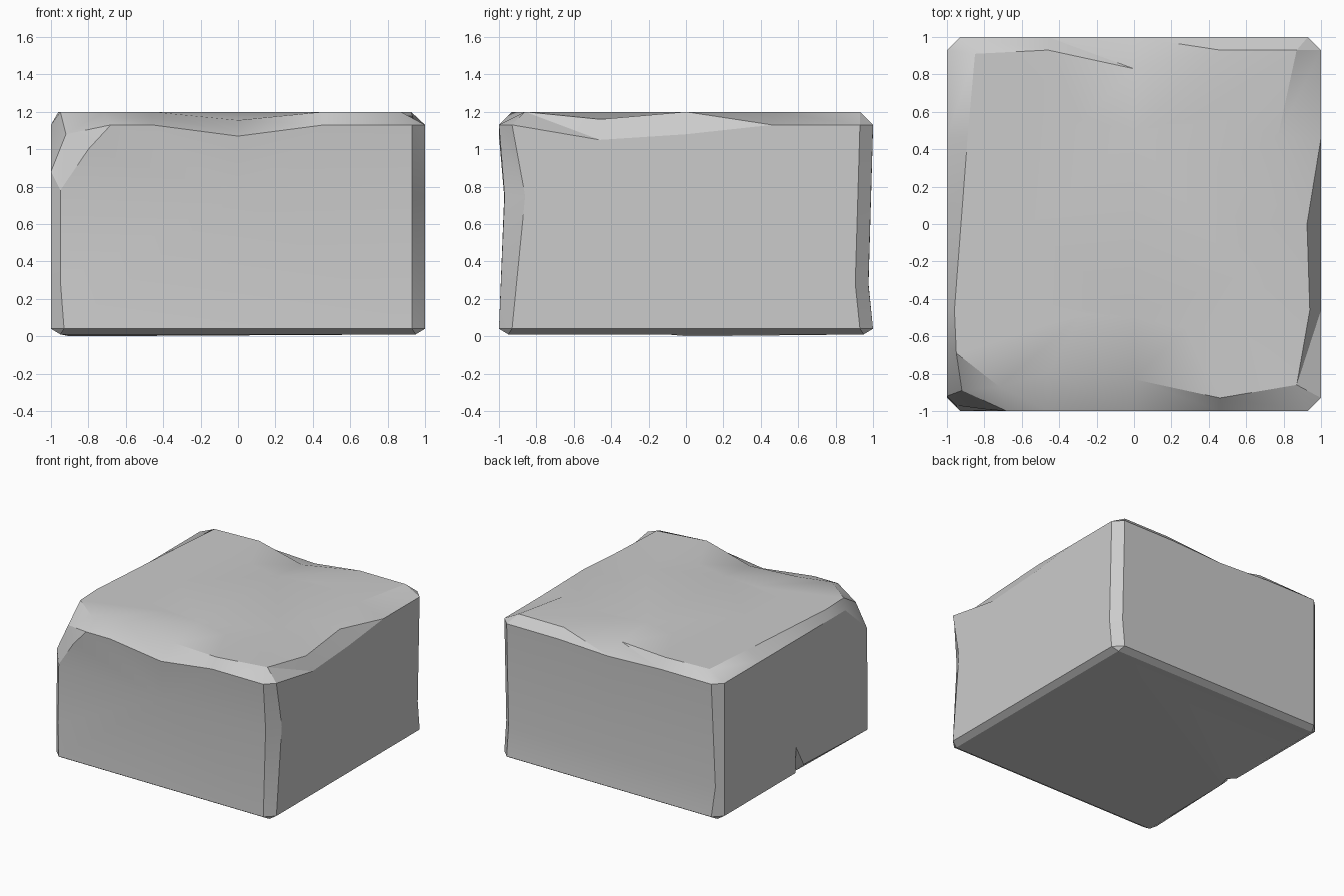
import bpy, bmesh, math
from mathutils import Vector

if "Cube" in bpy.data.objects:
    bpy.data.objects.remove(bpy.data.objects["Cube"])

bm = bmesh.new()


def poly(points):
    clean = [p for i, p in enumerate(points) if (Vector(p) - Vector(points[i - 1])).length > 1e-5]
    if len(clean) > 2:
        return bm.faces.new([bm.verts.new(p) for p in clean])


def strip(a, b):
    """Worn bevel between two face outlines."""
    for i in range(len(a) - 1):
        poly([a[i], a[i + 1], b[i + 1]])
        poly([a[i], b[i + 1], b[i]])


def fan(loop, centre):
    for i in range(len(loop)):
        poly([loop[i - 1], loop[i], centre])


# Top bevels: upper outline and the matching outline on the side face
front_t = [(-.72, -.87, 1.2), (-.46, -.80, 1.2), (0, -.83, 1.155), (.46, -.93, 1.2), (.87, -.86, 1.2)]
front_s = [(-.68, -1, 1.13), (-.46, -1, 1.13), (0, -1, 1.07), (.46, -1, 1.13), (.93, -1, 1.13)]
right_t = [(.87, -.86, 1.2), (.94, -.46, 1.16), (.925, 0, 1.2), (.77, .47, 1.2), (.87, .93, 1.2)]
right_s = [(1, -.93, 1.13), (1, -.46, 1.05), (1, 0, 1.08), (1, .46, 1.13), (1, .93, 1.13)]
back_t = [(.87, .93, 1.2), (.46, .93, 1.2), (0, .83, 1.165), (-.46, .93, 1.2), (-.85, .91, 1.2)]
back_s = [(.93, 1, 1.13), (.46, 1, 1.13), (0, 1, 1.11), (-.46, 1, 1.13), (-.93, 1, 1.13)]
left_t = [(-.85, .91, 1.2), (-.89, .46, 1.2), (-.925, 0, 1.2), (-.96, -.46, 1.2), (-.95, -.69, 1.2)]
left_s = [(-1, .93, 1.13), (-1, .46, 1.13), (-1, 0, 1.13), (-1, -.46, 1.13), (-1, -.64, 1.13)]

# Upright bevels, top to bottom: outline on front/back face, outline on side face
fr_f = [(.93, -1, 1.13), (.93, -.97, .75), (.93, -1, .04)]
fr_s = [(1, -.93, 1.13), (1, -.86, .75), (1, -.93, .04)]
br_b = [(.93, 1, 1.13), (.93, .975, .28), (.93, 1, .04)]
br_s = [(1, .93, 1.13), (1, .905, .28), (1, .93, .04)]
bl_b = [(-.93, 1, 1.13), (-.95, .975, .28), (-.93, 1, .04)]
bl_s = [(-1, .93, 1.13), (-1, .93, .28), (-1, .93, .04)]
fl_f = [(-.95, -.97, .78), (-.95, -.98, .3), (-.93, -1, .04)]
fl_s = [(-1, -.92, .88), (-1, -.93, .3), (-1, -.93, .04)]

# Bottom bevels, with a small chip under the left side
b = .95
base = [(-b, -b, .01), (b, -b, .01), (b, b, .01), (-b, b, .01)]
left_b = [base[3], (-.95, .4, .01), (-.9, .01, 0), (-.94, 0, .08), (-.94, -.1, .01), base[0]]
left_bs = [bl_s[-1], (-1, .4, .04), (-1, .01, .04), (-1, 0, .25), (-1, -.1, .07), fl_s[-1]]

for a, c in [(front_t, front_s), (right_t, right_s), (back_t, back_s), (left_t, left_s),
             (fr_f, fr_s), (br_b, br_s), (bl_b, bl_s), (fl_f, fl_s), (left_b, left_bs),
             (base[0:2], [fl_f[-1], fr_f[-1]]), (base[1:3], [fr_s[-1], br_s[-1]]),
             (base[2:4], [br_b[-1], bl_b[-1]])]:
    strip(a, c)

# Small corner facets
for t in [(front_t[-1], fr_f[0], fr_s[0]), (back_t[0], br_b[0], br_s[0]), (back_t[-1], bl_b[0], bl_s[0]),
          (base[0], fl_f[-1], fl_s[-1]), (base[1], fr_f[-1], fr_s[-1]),
          (base[2], br_b[-1], br_s[-1]), (base[3], bl_b[-1], bl_s[-1])]:
    poly(t)

# Large broken corner at front left
nick = (-.8, -.99, 1.0)
fan([left_t[-1], front_t[0], front_s[0], nick, fl_f[0], fl_s[0], left_s[-1]], (-.92, -.89, 1.08))

# Top: dipped rim around a level middle
rim = front_t + right_t[1:] + back_t[1:] + left_t[1:]
inner = [(x * .6, y * .6, 1.2) for x, y, z in rim]
strip(rim + rim[:1], inner + inner[:1])
poly(inner)

# Side faces and underside
fan(front_s + fr_f[1:] + fl_f[::-1] + [nick], (0, -.972, .75))
fan(back_s + bl_b[1:] + br_b[:0:-1], (0, .976, .28))
poly(right_s + br_s[1:] + fr_s[:0:-1])
poly(left_s + fl_s + left_bs[-2::-1] + bl_s[1:2])
poly(left_b + base[1:3])

bmesh.ops.remove_doubles(bm, verts=bm.verts, dist=1e-4)
bmesh.ops.recalc_face_normals(bm, faces=bm.faces)
mesh = bpy.data.meshes.new("stone_block")
bm.to_mesh(mesh)
bm.free()
block = bpy.data.objects.new("stone_block", mesh)
bpy.context.collection.objects.link(block)
bpy.context.view_layer.objects.active = block
block.select_set(True)
bpy.ops.object.shade_smooth_by_angle(angle=math.radians(25))
